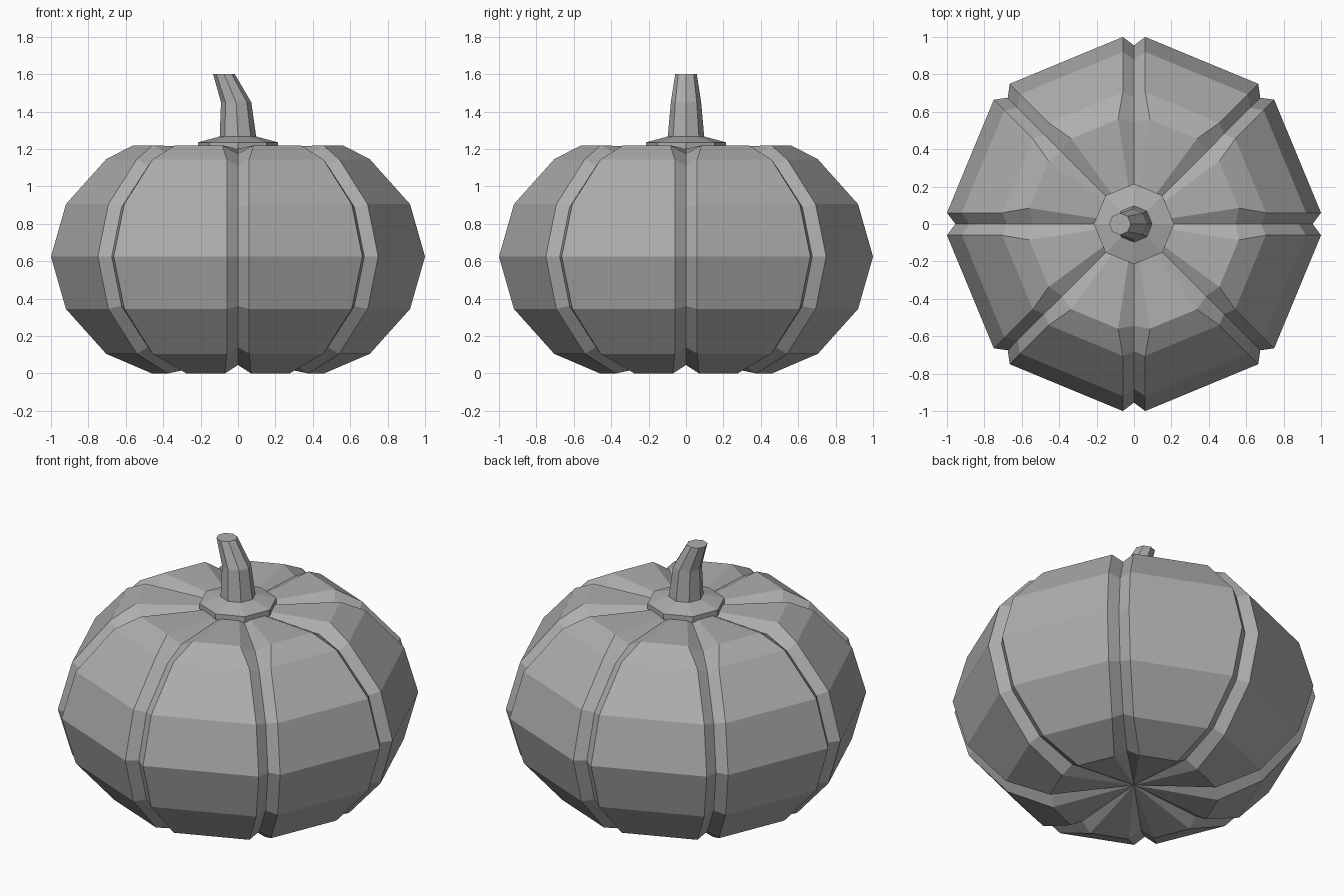
import bpy, bmesh
from math import sin, cos, tau

if "Cube" in bpy.data.objects:
    bpy.data.objects.remove(bpy.data.objects["Cube"])

# Dark grey used on every part
grey = bpy.data.materials.new("dark_grey")
grey.diffuse_color = (0.42, 0.42, 0.42, 1)
grey.use_nodes = True
grey.node_tree.nodes["Principled BSDF"].inputs["Base Color"].default_value = grey.diffuse_color


def skin(name, rings, low=None, high=None):
    """Join equal-length rings of points; close each end with a pole or a flat cap."""
    bm = bmesh.new()
    loops = [[bm.verts.new(p) for p in ring] for ring in rings]
    n = len(loops[0])
    for a, b in zip(loops, loops[1:]):
        for i in range(n):
            j = (i + 1) % n
            bm.faces.new((a[i], a[j], b[j], b[i]))
    for loop, pole in ((loops[0], low), (loops[-1], high)):
        if pole is None:
            bm.faces.new(loop)
        else:
            v = bm.verts.new((0, 0, pole))
            for i in range(n):
                bm.faces.new((loop[i], loop[(i + 1) % n], v))
    bmesh.ops.recalc_face_normals(bm, faces=bm.faces)
    mesh = bpy.data.meshes.new(name)
    bm.to_mesh(mesh)
    bm.free()
    mesh.materials.append(grey)
    obj = bpy.data.objects.new(name, mesh)
    bpy.context.collection.objects.link(obj)
    return obj


def octagon(r, z, x=0):
    return [(x + r * cos(tau * i / 8), r * sin(tau * i / 8), z) for i in range(8)]


def ribbed_ring(edge_r, edge_z, half_width, groove_r, groove_z):
    """Eight flat ribs separated by V grooves."""
    pts = []
    for i in range(8):
        c, s = cos(tau * i / 8), sin(tau * i / 8)
        for r, t, z in ((edge_r, -half_width, edge_z), (groove_r, 0, groove_z),
                        (edge_r, half_width, edge_z)):
            pts.append((r * c - t * s, r * s + t * c, z))
    return pts


# Pumpkin body: rib edge radius, height, groove half width, groove radius, groove height
profile = [
    (0.46, 0.0, 0.07, 0.445, 0.045),
    (0.705, 0.105, 0.06, 0.68, 0.14),
    (0.92, 0.345, 0.06, 0.88, 0.36),
    (1.0, 0.625, 0.06, 0.955, 0.625),
    (0.92, 0.905, 0.06, 0.88, 0.89),
    (0.705, 1.145, 0.06, 0.68, 1.11),
    (0.56, 1.22, 0.085, 0.545, 1.175),
]
skin("pumpkin_body", [ribbed_ring(*p) for p in profile], low=0.078, high=1.2)

# Collar under the stem
skin("stem_collar", [octagon(0.215, 1.2), octagon(0.215, 1.235), octagon(0.098, 1.267)])

# Bent tapering stem
skin("stem", [octagon(0.098, 1.26), octagon(0.081, 1.45, -0.01), octagon(0.058, 1.6, -0.075)])
